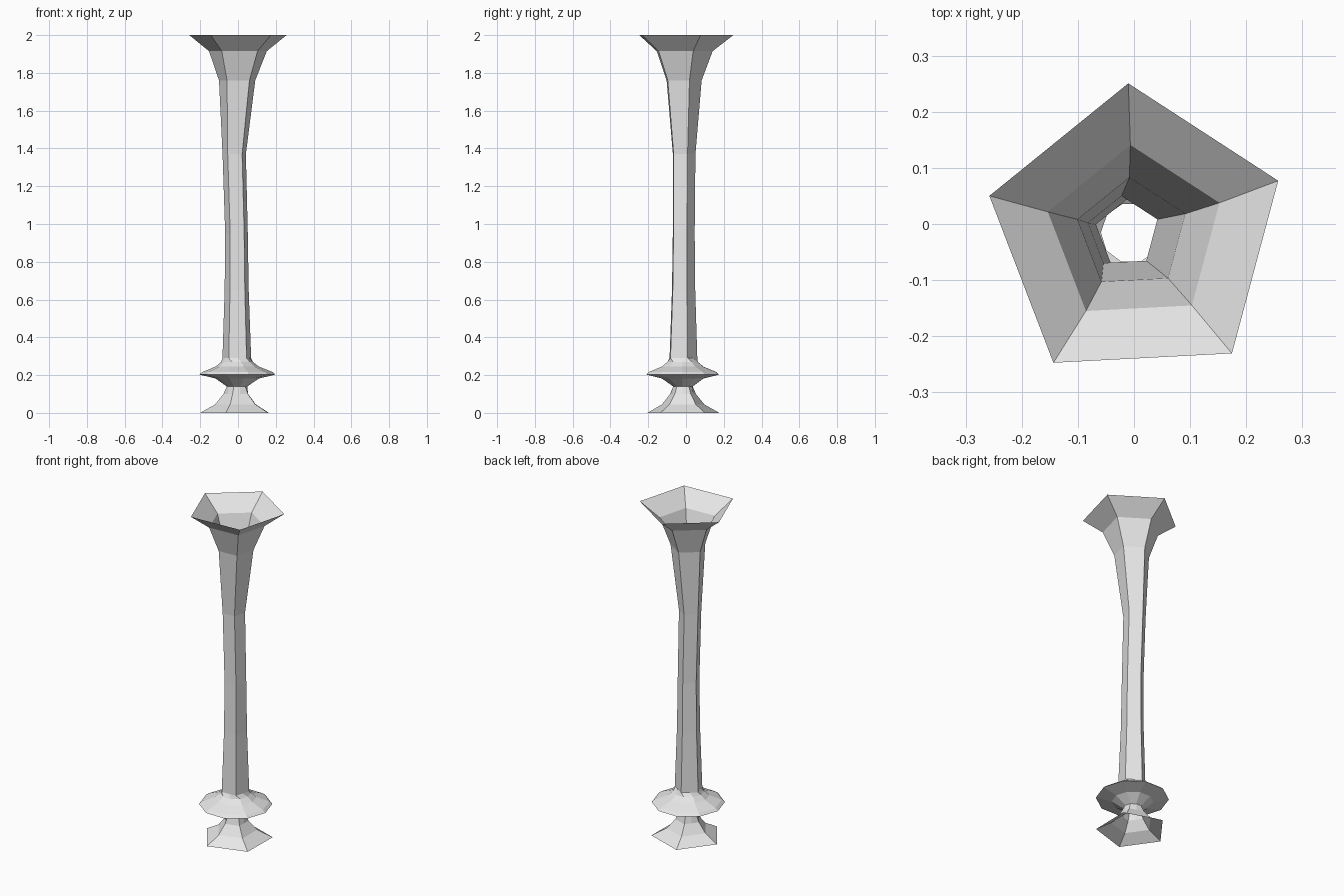
import bpy, bmesh
from math import sin, cos, radians

cube = bpy.data.objects.get("Cube")
if cube:
    bpy.data.objects.remove(cube, do_unlink=True)

stone = bpy.data.materials.new("pale_grey")
stone.use_nodes = True
stone.diffuse_color = (0.8, 0.8, 0.8, 1)
stone.node_tree.nodes["Principled BSDF"].inputs["Base Color"].default_value = (0.8, 0.8, 0.8, 1)


def ring(bm, z, r, cx, cy, phase, sides):
    """Ten-point ring; five-sided rings get their odd points on edge midpoints."""
    points = []
    for i in range(10):
        a = radians(phase + 36 * i)
        rad = r * cos(radians(36)) if sides == 5 and i % 2 else r
        points.append(bm.verts.new((cx + rad * cos(a), cy + rad * sin(a), z)))
    return points


def loft(name, sections):
    """Open-ended hollow shell through a stack of rings."""
    bm = bmesh.new()
    rings = [ring(bm, *s) for s in sections]
    for low, high in zip(rings, rings[1:]):
        for i in range(10):
            j = (i + 1) % 10
            bm.faces.new((low[i], low[j], high[j], high[i]))
    # Merge the flat halves of the five-sided walls
    bmesh.ops.dissolve_limit(bm, angle_limit=radians(0.5), verts=bm.verts[:], edges=bm.edges[:])
    mesh = bpy.data.meshes.new(name)
    bm.to_mesh(mesh)
    bm.free()
    mesh.materials.append(stone)
    obj = bpy.data.objects.new(name, mesh)
    bpy.context.collection.objects.link(obj)
    return obj


# Each section: height, radius, centre x, centre y, rotation, sides
neck = (0.14, 0.054, -0.005, -0.016, 35, 10)
collar_top = (0.27, 0.084, -0.005, -0.018, 35, 10)

# Flared five-sided foot narrowing to a ten-sided neck
loft("foot", [
    (0.0, 0.2, 0.0, -0.015, 35, 5),
    (0.045, 0.118, -0.003, -0.016, 35, 5),
    (0.1, 0.072, -0.005, -0.016, 35, 5),
    neck,
])

# Ten-sided disc collar
loft("collar", [
    neck,
    (0.182, 0.115, -0.004, -0.018, 35, 10),
    (0.203, 0.202, -0.003, -0.018, 35, 10),
    (0.217, 0.185, -0.003, -0.018, 35, 10),
    (0.245, 0.115, -0.004, -0.018, 35, 10),
    collar_top,
])

# Slightly bent five-sided shaft opening into a trumpet-shaped top
loft("shaft", [
    collar_top,
    (0.29, 0.08, -0.005, -0.02, 21, 5),
    (0.65, 0.067, -0.006, -0.018, 21, 5),
    (0.95, 0.063, -0.007, -0.017, 21, 5),
    (1.37, 0.065, -0.019, -0.015, 21, 5),
    (1.76, 0.101, -0.003, -0.018, 21, 5),
])
loft("trumpet_top", [
    (1.76, 0.101, -0.003, -0.018, 21, 5),
    (1.915, 0.161, 0.002, -0.02, 21, 5),
    (2.0, 0.271, 0.004, -0.02, 21, 5),
])
